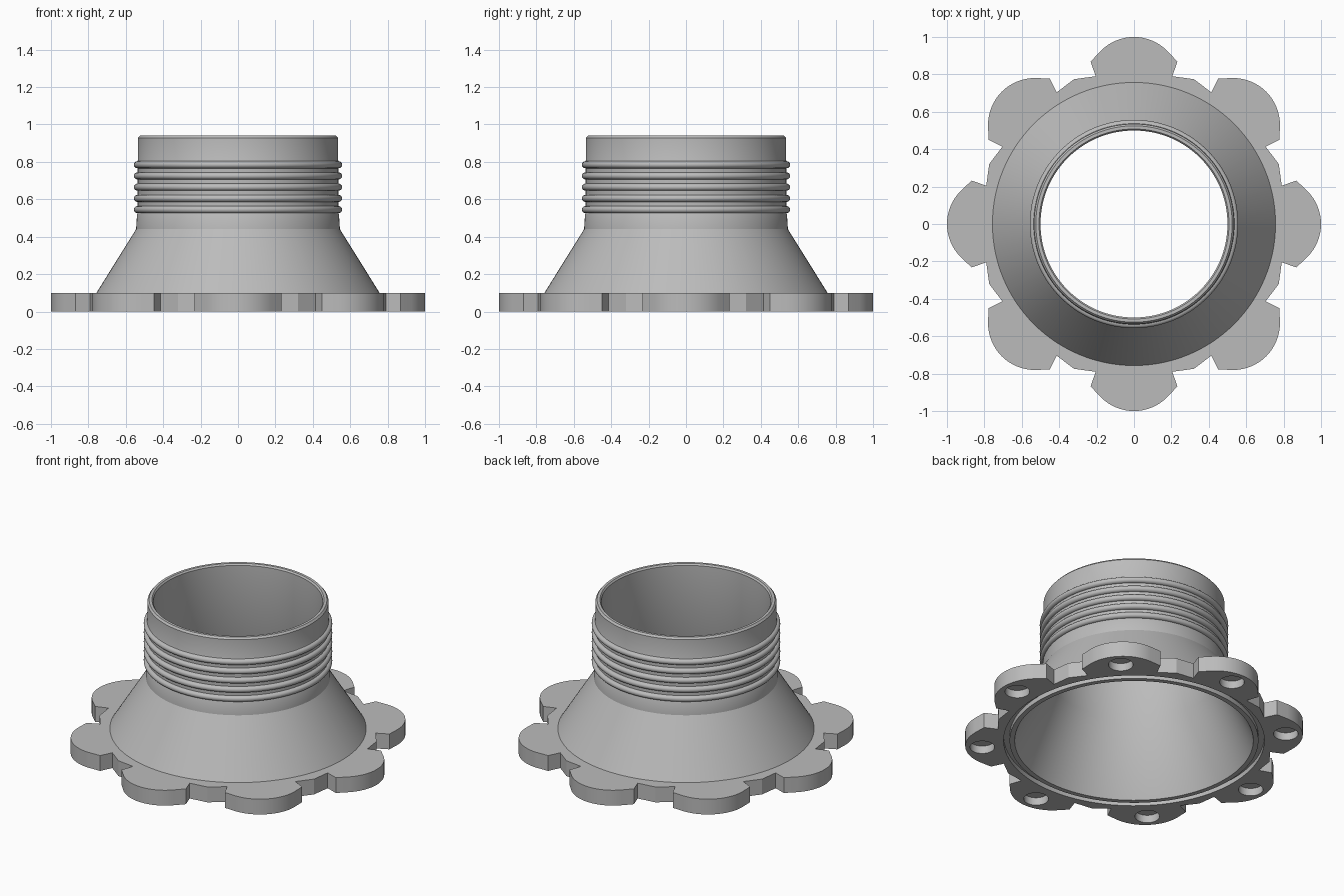
import bpy
import bmesh
from math import sin, cos, pi, radians
from mathutils import Matrix, Vector

cube = bpy.data.objects.get("Cube")
if cube:
    bpy.data.objects.remove(cube, do_unlink=True)

grey = bpy.data.materials.new("matte grey")
grey.use_nodes = True
colour = (0.5, 0.5, 0.5, 1)
grey.diffuse_color = colour
grey.node_tree.nodes["Principled BSDF"].inputs["Base Color"].default_value = colour

SEGMENTS = 128
LOBES = 8


def make_object(name, bm):
    bmesh.ops.remove_doubles(bm, verts=bm.verts, dist=1e-5)
    bmesh.ops.recalc_face_normals(bm, faces=bm.faces)
    mesh = bpy.data.meshes.new(name)
    bm.to_mesh(mesh)
    bm.free()
    mesh.materials.append(grey)
    obj = bpy.data.objects.new(name, mesh)
    bpy.context.collection.objects.link(obj)
    return obj


def revolve(name, profile, closed=False):
    """Turn a list of (radius, height) points about the z axis."""
    bm = bmesh.new()
    verts = [bm.verts.new((r, 0, z)) for r, z in profile]
    edges = [bm.edges.new(pair) for pair in zip(verts, verts[1:])]
    if closed:
        edges.append(bm.edges.new((verts[-1], verts[0])))
    bmesh.ops.spin(bm, geom=verts + edges, cent=(0, 0, 0), axis=(0, 0, 1),
                   angle=2 * pi, steps=SEGMENTS, use_merge=True)
    return make_object(name, bm)


def boolean(target, tool, operation):
    mod = target.modifiers.new(tool.name, 'BOOLEAN')
    mod.operation = operation
    mod.solver = 'EXACT'
    mod.object = tool
    bpy.context.view_layer.objects.active = target
    bpy.ops.object.modifier_apply(modifier=mod.name)
    bpy.data.objects.remove(tool, do_unlink=True)


# Flange plate: one lobe outline, repeated around the rim
lobe = [Vector((0.79, -0.205, 0)), Vector((0.868, -0.232, 0))]
for i in range(17):
    a = radians(-45 + 90 * i / 16)
    lobe.append(Vector((0.75 + 0.25 * cos(a), 0.25 * sin(a), 0)))
lobe += [Vector((0.868, 0.232, 0)), Vector((0.79, 0.205, 0))]
valley = Vector((0.838 * cos(pi / LOBES), 0.838 * sin(pi / LOBES), 0))
lobe.append(valley)

bm = bmesh.new()
outline = []
for n in range(LOBES):
    turn = Matrix.Rotation(2 * pi * n / LOBES, 3, 'Z')
    outline += [bm.verts.new(turn @ p) for p in lobe]
plate = bm.faces.new(outline)
top = bmesh.ops.extrude_face_region(bm, geom=[plate])["geom"]
bmesh.ops.translate(bm, vec=(0, 0, 0.1),
                    verts=[g for g in top if isinstance(g, bmesh.types.BMVert)])
flange = make_object("threaded_neck_flange", bm)

# Cone and neck with five rounded ribs
profile = [(0, 0.05), (0.757, 0.05), (0.757, 0.1), (0.545, 0.44), (0.54, 0.52)]
for n in range(5):
    z = 0.545 + 0.06 * n
    for i in range(11):
        a = radians(-90 + 18 * i)
        profile.append((0.537 + 0.02 * cos(a), z + 0.019 * sin(a)))
profile += [(0.535, 0.81), (0.535, 0.928), (0.525, 0.94), (0, 0.94)]
boolean(flange, revolve("neck", profile), 'UNION')

# Bore: funnel below, straight tube above
bore = [(0, -0.1), (0.705, -0.1), (0.705, 0), (0.5, 0.44),
        (0.5, 0.93), (0.508, 0.94), (0.508, 1.1), (0, 1.1)]
boolean(flange, revolve("bore_cutter", bore), 'DIFFERENCE')

# Seal groove under the flange
groove = [(0.735, -0.1), (0.77, -0.1), (0.77, 0.03), (0.735, 0.03)]
boolean(flange, revolve("groove_cutter", groove, closed=True), 'DIFFERENCE')

# Blind pocket under each lobe
bm = bmesh.new()
for n in range(LOBES):
    a = 2 * pi * n / LOBES
    bmesh.ops.create_cone(bm, cap_ends=True, segments=32, radius1=0.073,
                          radius2=0.073, depth=0.1,
                          matrix=Matrix.Translation((0.9 * cos(a), 0.9 * sin(a), 0)))
boolean(flange, make_object("pocket_cutter", bm), 'DIFFERENCE')

# Smooth curved walls, keep the edges crisp
bpy.ops.object.select_all(action='DESELECT')
flange.select_set(True)
bpy.context.view_layer.objects.active = flange
bpy.ops.object.shade_smooth_by_angle(angle=radians(28))
